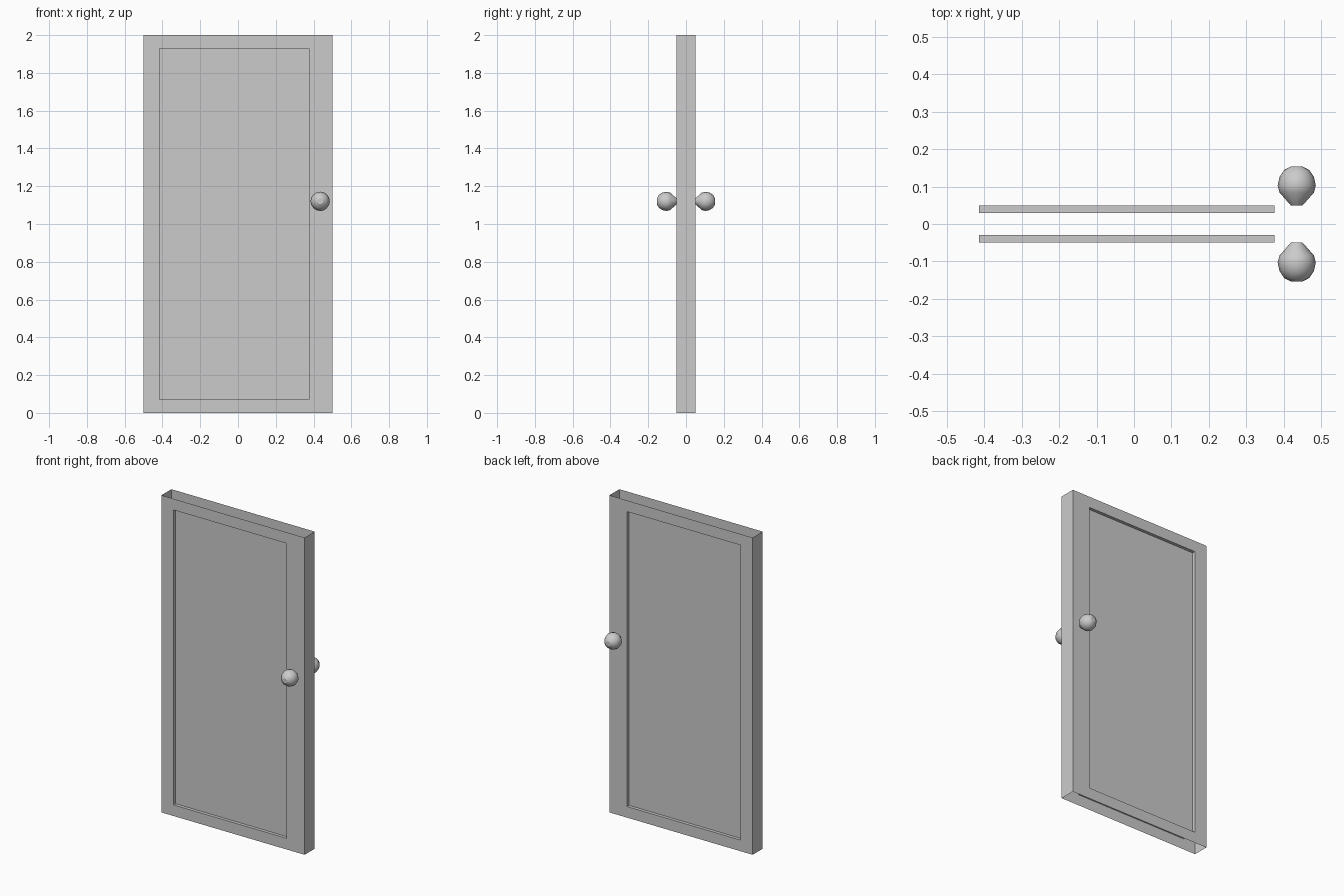
import bpy, bmesh, math

if "Cube" in bpy.data.objects:
    bpy.data.objects.remove(bpy.data.objects["Cube"])

HALF_W, HALF_T, HEIGHT = 0.5, 0.05, 2.0
PANEL = (-0.415, 0.375, 0.07, 1.93)   # x0, x1, z0, z1
PANEL_Y = 0.03


def make_object(name, bm):
    mesh = bpy.data.meshes.new(name)
    bm.to_mesh(mesh)
    bm.free()
    obj = bpy.data.objects.new(name, mesh)
    bpy.context.collection.objects.link(obj)
    return obj


def rect(bm, x0, x1, z0, z1, y):
    return [bm.verts.new((x, y, z)) for x, z in ((x0, z0), (x1, z0), (x1, z1), (x0, z1))]


# Door slab: hollow shell open at top and bottom, recessed panel on both faces
bm = bmesh.new()
outers = []
for s in (-1, 1):
    outer = rect(bm, -HALF_W, HALF_W, 0, HEIGHT, s * HALF_T)
    rim = rect(bm, *PANEL, s * HALF_T)
    panel = rect(bm, *PANEL, s * PANEL_Y)
    for a, b in ((outer, rim), (rim, panel)):
        for i in range(4):
            j = (i + 1) % 4
            f = bm.faces.new((a[i], a[j], b[j], b[i]))
            if s > 0:
                f.normal_flip()
    f = bm.faces.new(panel)
    if s > 0:
        f.normal_flip()
    outers.append(outer)
front, back = outers
bm.faces.new((front[1], back[1], back[2], front[2]))   # right edge
bm.faces.new((back[0], front[0], front[3], back[3]))   # left edge
make_object("door_slab", bm)


# Knobs: (radius, y) profile turned about the y axis
PROFILE = [(0.016, 0.05), (0.046, 0.084), (0.051, 0.103), (0.046, 0.126),
           (0.034, 0.144), (0.015, 0.154)]
SIDES = 16


def knob(name, s):
    bm = bmesh.new()
    rings = [[bm.verts.new((0.435 + r * math.cos(2 * math.pi * i / SIDES), s * y,
                            1.12 + r * math.sin(2 * math.pi * i / SIDES)))
              for i in range(SIDES)] for r, y in PROFILE]
    for a, b in zip(rings, rings[1:]):
        for i in range(SIDES):
            j = (i + 1) % SIDES
            bm.faces.new((a[i], a[j], b[j], b[i]))
    bm.faces.new(rings[0])
    bm.faces.new(rings[-1])
    bmesh.ops.recalc_face_normals(bm, faces=bm.faces[:])
    obj = make_object(name, bm)
    for p in obj.data.polygons:
        p.use_smooth = len(p.vertices) == 4


knob("front_knob", -1)
knob("back_knob", 1)
